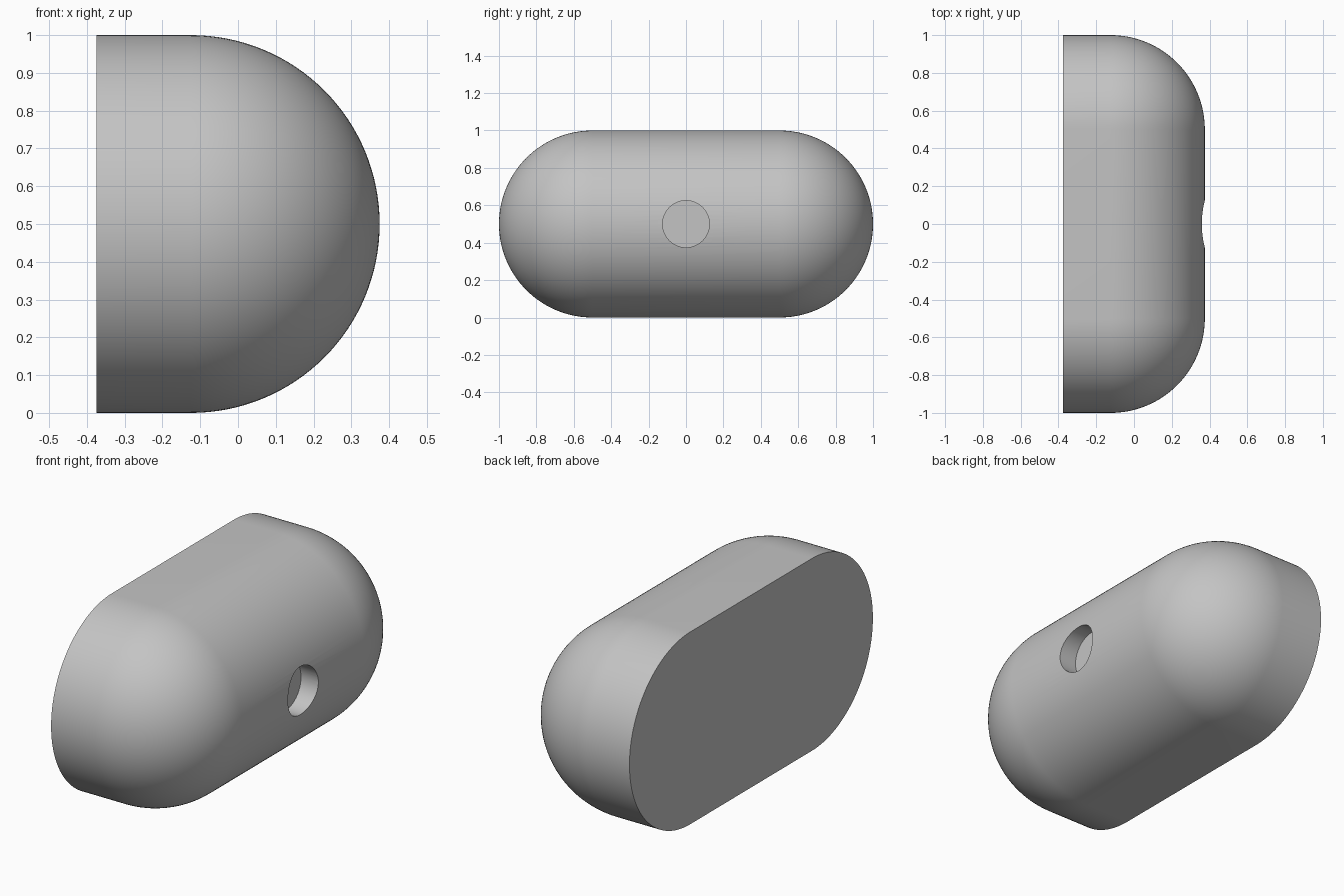
import bpy, bmesh
from math import sin, cos, pi
from mathutils import Vector

cube = bpy.data.objects.get("Cube")
if cube:
    bpy.data.objects.remove(cube, do_unlink=True)

RADIUS = 0.5        # rounded end radius
HALF_SPAN = 0.5     # distance from the middle to each end centre
BACK = -0.375       # flat back face
AXIS_X = -0.125     # where the straight wall meets the dome
ARC = 32

grey = bpy.data.materials.new("light grey")
grey.use_nodes = True
grey.diffuse_color = (0.55, 0.55, 0.55, 1)
grey.node_tree.nodes["Principled BSDF"].inputs["Base Color"].default_value = grey.diffuse_color

# Domed body: capsule outline swept half a turn about the long axis
bm = bmesh.new()
right_arc = [(HALF_SPAN + RADIUS * cos(a), RADIUS * sin(a))
             for a in (pi / 2 * i / ARC for i in range(ARC + 1))]
outline = right_arc + [(-y, r) for y, r in reversed(right_arc)]
verts = [bm.verts.new((AXIS_X, y, RADIUS + r)) for y, r in outline]
edges = [bm.edges.new(pair) for pair in zip(verts, verts[1:])]
bmesh.ops.spin(bm, geom=verts + edges, cent=(AXIS_X, 0, RADIUS), axis=(0, 1, 0),
               angle=pi, steps=2 * ARC)
bmesh.ops.remove_doubles(bm, verts=bm.verts[:], dist=1e-5)

# Straight wall and flat back
rim = [e for e in bm.edges if e.is_boundary]
wall = bmesh.ops.extrude_edge_only(bm, edges=rim)["geom"]
bmesh.ops.translate(bm, verts=[g for g in wall if isinstance(g, bmesh.types.BMVert)],
                    vec=Vector((BACK - AXIS_X, 0, 0)))
bmesh.ops.contextual_create(bm, geom=[e for e in bm.edges if e.is_boundary])
bmesh.ops.recalc_face_normals(bm, faces=bm.faces[:])
mesh = bpy.data.meshes.new("domed_body")
bm.to_mesh(mesh)
bm.free()
mesh.materials.append(grey)
body = bpy.data.objects.new("domed_body", mesh)
bpy.context.collection.objects.link(body)

# Shallow round socket in the crown of the dome
bpy.ops.mesh.primitive_cylinder_add(vertices=64, radius=0.125, depth=0.4,
                                    location=(0.475, 0, RADIUS), rotation=(0, pi / 2, 0))
cutter = bpy.context.object
cutter.name = "socket_cutter"
cutter.hide_render = True
cutter.data.materials.append(grey)
cut = body.modifiers.new("socket", 'BOOLEAN')
cut.operation = 'DIFFERENCE'
cut.solver = 'EXACT'
cut.object = cutter

bpy.ops.object.select_all(action='DESELECT')
body.select_set(True)
bpy.context.view_layer.objects.active = body
bpy.ops.object.modifier_apply(modifier=cut.name)
bpy.data.objects.remove(cutter, do_unlink=True)
bpy.ops.object.shade_smooth_by_angle(angle=pi / 6)
